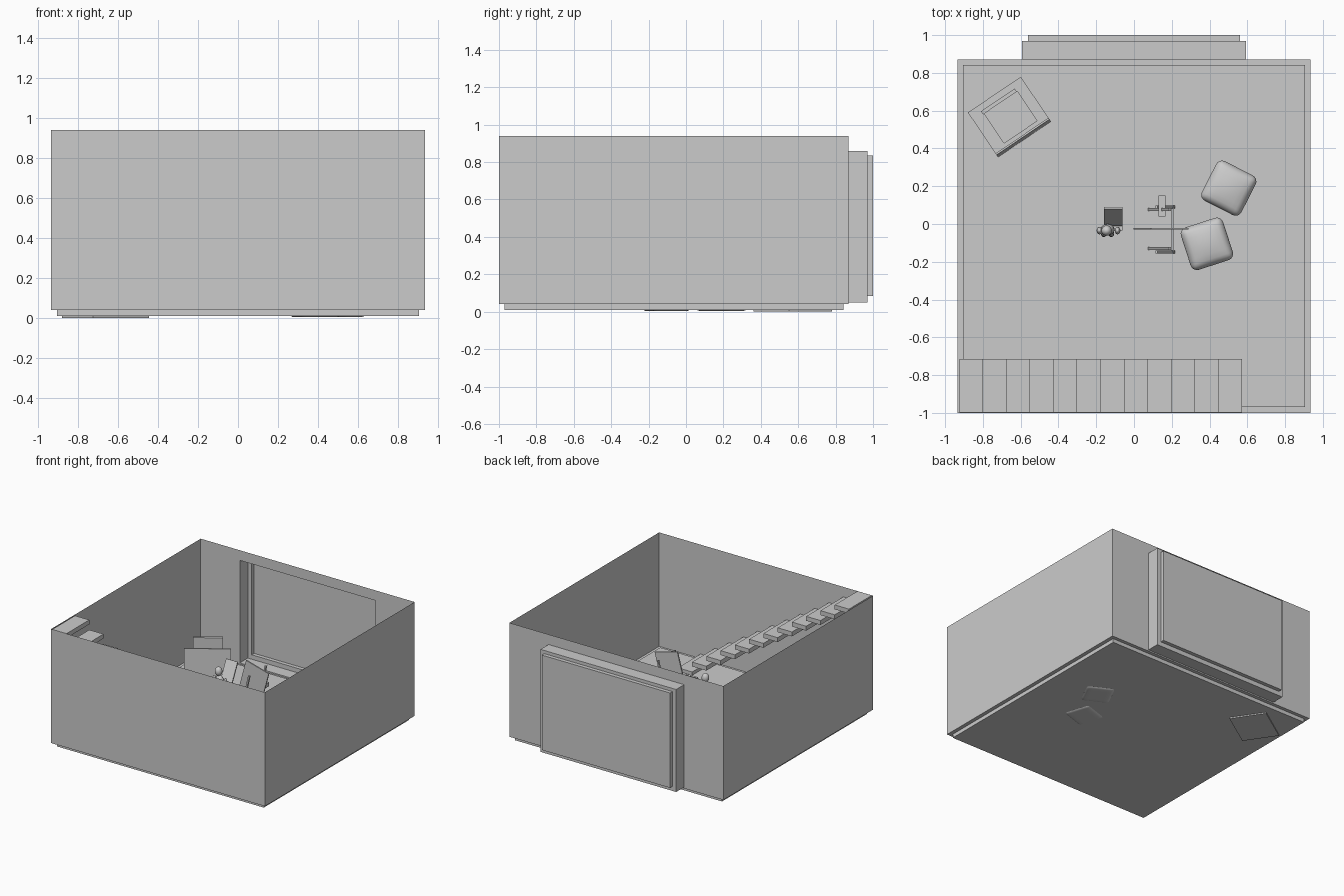
import bpy, bmesh, math
from mathutils import Vector, Matrix

if "Cube" in bpy.data.objects:
    bpy.data.objects.remove(bpy.data.objects["Cube"])

grey = bpy.data.materials.new("plain_grey")
grey.diffuse_color = (0.6, 0.6, 0.6, 1)
grey.use_nodes = True
grey.node_tree.nodes["Principled BSDF"].inputs["Base Color"].default_value = grey.diffuse_color


def finish(name, bm, smooth=False):
    me = bpy.data.meshes.new(name)
    bm.to_mesh(me)
    bm.free()
    me.materials.append(grey)
    ob = bpy.data.objects.new(name, me)
    bpy.context.collection.objects.link(ob)
    if smooth:
        for p in me.polygons:
            p.use_smooth = True
    return ob


def box(name, center, size, rot=(0, 0, 0)):
    bm = bmesh.new()
    bmesh.ops.create_cube(bm, size=1, matrix=Matrix.Diagonal((*size, 1)))
    ob = finish(name, bm)
    ob.location = center
    ob.rotation_euler = rot
    return ob


def beam(name, a, b, width, depth):
    """Bar running from a to b."""
    a, b = Vector(a), Vector(b)
    ob = box(name, (a + b) / 2, (width, depth, (b - a).length))
    ob.rotation_euler = (b - a).to_track_quat('Z', 'Y').to_euler()
    return ob


def ball(name, center, size):
    bm = bmesh.new()
    bmesh.ops.create_uvsphere(bm, u_segments=16, v_segments=10, radius=0.5,
                              matrix=Matrix.Diagonal((*size, 1)))
    ob = finish(name, bm, True)
    ob.location = center
    return ob


# Open-topped room shell; its back wall steps outward into a window bay
bm = bmesh.new()


def loop(x, z0, z1, y):
    return [bm.verts.new(c) for c in ((-x, y, z0), (x, y, z0), (x, y, z1), (-x, y, z1))]


loops = [loop(0.935, 0.04, 0.94, -1.0), loop(0.935, 0.04, 0.94, 0.87),
         loop(0.593, 0.05, 0.86, 0.87), loop(0.593, 0.05, 0.86, 0.97),
         loop(0.56, 0.085, 0.835, 0.97), loop(0.56, 0.085, 0.835, 1.0)]
bm.faces.new(loops[0])
bm.faces.new(loops[-1][::-1])
for n, (a, b) in enumerate(zip(loops, loops[1:])):
    for i in range(4):
        if n == 0 and i == 2:
            continue  # no ceiling
        j = (i + 1) % 4
        bm.faces.new((a[j], a[i], b[i], b[j]))
bmesh.ops.recalc_face_normals(bm, faces=bm.faces)
finish("room_shell", bm)

# Floor slab
box("floor", (0, -0.0635, 0.03), (1.81, 1.813, 0.04))

# Floating stair treads climbing to the left along the front wall
for i in range(12):
    box("stair_tread", (-0.862 + 0.1247 * i, -0.857, 0.9225 - 0.0785 * i),
        (0.1247, 0.284, 0.035))

# Corner armchair: base, seat, back and leaning front panel
turn = math.radians(34)
spin = Matrix.Rotation(turn, 3, 'Z')


def corner(name, offset, size, tilt=0):
    box(name, Vector((-0.662, 0.57, 0)) + spin @ Vector(offset), size, (tilt, 0, turn))


corner("armchair_base", (0, 0, 0.04), (0.338, 0.277, 0.08))
corner("armchair_seat", (0.005, -0.01, 0.11), (0.215, 0.19, 0.07))
corner("armchair_back", (0, 0.095, 0.19), (0.215, 0.02, 0.23))
corner("armchair_front_panel", (0, -0.135, 0.19), (0.338, 0.01, 0.26), math.radians(-3))


# Two soft floor cushions with domed tops
def cushion(name, x, y, angle, side):
    bm = bmesh.new()
    bmesh.ops.create_cube(bm, size=1, matrix=Matrix.Diagonal((side, side, 0.13, 1)))
    bmesh.ops.bevel(bm, geom=bm.edges[:], offset=0.035, segments=4, profile=0.5,
                    affect='EDGES')
    bmesh.ops.subdivide_edges(bm, edges=[e for e in bm.edges if e.calc_length() > 0.05],
                              cuts=5, use_grid_fill=True)
    half = side / 2
    for v in bm.verts:
        if v.co.z > 0.05:
            v.co.z += 0.025 * max(0, 1 - (v.co.x / half) ** 2) * max(0, 1 - (v.co.y / half) ** 2)
    ob = finish(name, bm, True)
    ob.location = (x, y, 0.068)
    ob.rotation_euler = (0, 0, math.radians(angle))


cushion("cushion_rear", 0.502, 0.19, -27, 0.235)
cushion("cushion_front", 0.386, -0.105, 18, 0.235)

# Folding deck chair: crossed side legs, sling and top rail
for y_in, y_out in ((-0.13, -0.147), (0.078, 0.09)):
    beam("chair_back_leg", (0.08, y_in, 0.05), (0.19, y_in, 0.54), 0.016, 0.012)
    beam("chair_cross_leg", (0.22, y_out, 0.02), (0.12, y_out, 0.34), 0.016, 0.012)
beam("chair_sling", (0.095, -0.025, 0.22), (0.19, -0.025, 0.57), 0.01, 0.205)
beam("chair_rear_rail", (0.205, -0.15, 0.08), (0.205, 0.09, 0.08), 0.012, 0.012)
box("chair_arm_block", (0.148, 0.095, 0.36), (0.037, 0.11, 0.03))

# Small seat with a leaning backrest
beam("small_seat_back", (-0.11, -0.005, 0.32), (-0.11, 0.085, 0.50), 0.1, 0.01)
box("small_seat", (-0.11, 0.01, 0.28), (0.1, 0.09, 0.03))
for sx in (-1, 1):
    beam("small_seat_leg", (-0.11 + 0.04 * sx, 0.03, 0.05),
         (-0.11 + 0.04 * sx, 0.03, 0.27), 0.012, 0.012)

# Seated figure in front of the small seat
ball("figure_body", (-0.14, -0.03, 0.35), (0.075, 0.06, 0.14))
ball("figure_head", (-0.145, -0.035, 0.45), (0.055, 0.055, 0.07))
for sx in (-1, 1):
    ball("figure_arm", (-0.135 + 0.048 * sx, -0.035, 0.36), (0.03, 0.04, 0.1))
    ball("figure_leg", (-0.14 + 0.02 * sx, -0.05, 0.2), (0.03, 0.04, 0.26))
